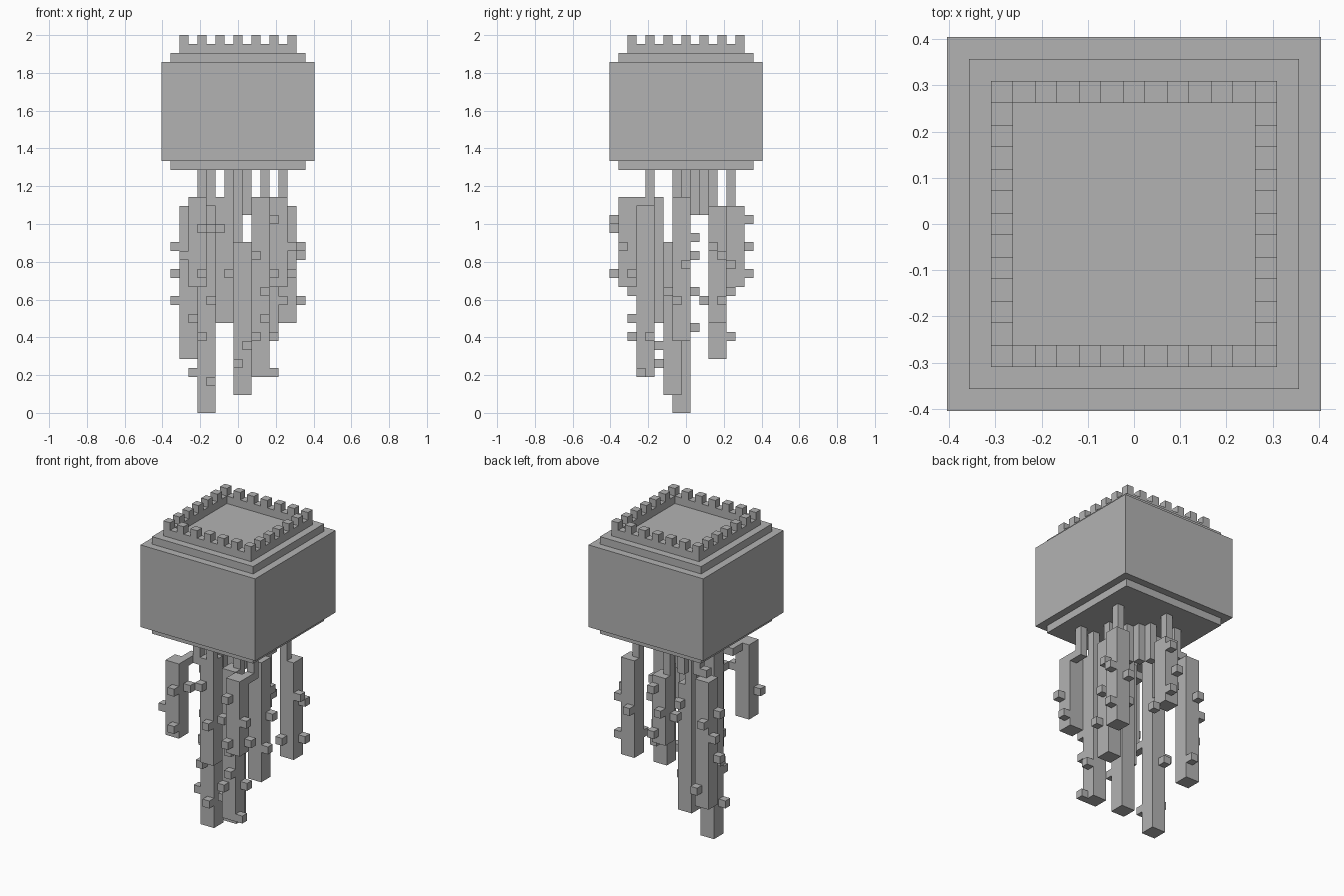
import bpy
import bmesh

U = 2 / 42  # one block of the grid

cube = bpy.data.objects.get("Cube")
if cube:
    bpy.data.objects.remove(cube, do_unlink=True)

grey = bpy.data.materials.new("stone_grey")
grey.use_nodes = True
grey.diffuse_color = (0.45, 0.45, 0.45, 1)
grey.node_tree.nodes["Principled BSDF"].inputs["Base Color"].default_value = grey.diffuse_color


def box(bm, lo, hi):
    """Add a box spanning whole blocks lo..hi inclusive (block centres)."""
    verts = bmesh.ops.create_cube(bm, size=1)["verts"]
    for v in verts:
        for i in range(3):
            base = 0 if i < 2 else 0.5
            v.co[i] = U * ((lo[i] + hi[i]) / 2 + base + v.co[i] * (hi[i] - lo[i] + 1))


def make(name, boxes):
    bm = bmesh.new()
    for lo, hi in boxes:
        box(bm, lo, hi)
    mesh = bpy.data.meshes.new(name)
    bm.to_mesh(mesh)
    bm.free()
    mesh.materials.append(grey)
    obj = bpy.data.objects.new(name, mesh)
    bpy.context.collection.objects.link(obj)


def slab(half, z0, z1):
    return [((-half, -half, z0), (half, half, z1))]


# Body and stepped slabs
make("body", slab(8, 28, 38))
make("lower_slab", slab(7, 27, 27))
make("upper_slab", slab(7, 39, 39))

# Low wall around the roof with square teeth
make("roof_wall", [((-6, s * 6, 40), (6, s * 6, 40)) for s in (-1, 1)]
     + [((s * 6, -5, 40), (s * 6, 5, 40)) for s in (-1, 1)])
teeth = [(x, y, 41) for x in range(-6, 7, 2) for y in range(-6, 7, 2) if 6 in (abs(x), abs(y))]
make("roof_teeth", [(t, t) for t in teeth])

# Tentacles: low corner x, y, bottom, top, then the root block x, y
tentacles = {
    "middle_right": (-4, -1, 0, 26, None),
    "middle": (0, -2, 2, 18, (0, -1)),
    "middle_left": (3, -1, 8, 23, (3, -1)),
    "back_right": (-6, 3, 6, 22, (-4, 3)),
    "back": (-1, 5, 14, 22, (-1, 5)),
    "back_left": (5, 3, 10, 22, (5, 3)),
    "front_right": (-5, -7, 14, 23, (-3, -4)),
    "front_inner_right": (-2, -4, 10, 23, (-1, -4)),
    "front_inner_left": (2, -5, 4, 23, (3, -4)),
    "front_left": (4, -7, 14, 23, (5, -4)),
}
for name, (x, y, z0, z1, root) in tentacles.items():
    parts = [((x, y, z0), (x + 1, y + 1, z1))]
    if root:
        rx, ry = root
        cx = min(max(rx, x), x + 1)
        cy = min(max(ry, y), y + 1)
        # Root post, then an elbow reaching the column
        parts.append(((rx, ry, z1 + 1), (rx, ry, 26)))
        zb = max(z1, 23) if z1 > 20 else z1
        if (cx, cy) != (rx, ry) or zb > z1:
            parts.append(((cx, min(cy, ry), zb), (cx, max(cy, ry), zb)))
            parts.append(((min(cx, rx), ry, zb), (max(cx, rx), ry, zb)))
    make("tentacle_" + name, parts)

# Stepped roots under the middle
make("centre_roots", [((1 - i, i, 22), (1 - i, i, 26)) for i in range(3)])

# Small blocks on the tentacle sides, one group per tentacle
knobs = {
    "back_right": [(-7, 3, 18), (-7, 4, 15), (-7, 3, 12), (-5, 5, 8), (-6, 5, 17)],
    "back_left": [(7, 3, 18), (7, 4, 17), (7, 4, 12), (5, 2, 12), (5, 5, 16)],
    "back": [(0, 7, 21), (-1, 7, 18), (0, 7, 15), (-2, 5, 17), (1, 5, 13)],
    "front_right": [(-4, -8, 20), (-6, -7, 17), (-3, -6, 20), (-4, -8, 15)],
    "front_left": [(4, -8, 21), (4, -8, 15), (6, -6, 15), (6, -7, 18), (3, -6, 13)],
    "front_inner_right": [(-1, -5, 15), (-2, -5, 20), (-3, -3, 12)],
    "front_inner_left": [(4, -5, 4), (3, -6, 10), (2, -6, 17), (2, -6, 8), (4, -4, 8)],
    "middle": [(0, -3, 5), (1, -3, 7), (2, -2, 13), (1, 0, 16)],
    "middle_left": [(5, -1, 12), (4, 1, 19), (3, 1, 13), (5, 0, 16)],
    "middle_right": [(-5, -1, 4), (-3, -2, 3), (-4, -2, 8), (-4, 1, 9), (-5, 0, 10),
                     (-3, 1, 17), (-3, -2, 12)],
}
for name, cells in knobs.items():
    make("knobs_" + name, [(c, c) for c in cells])
